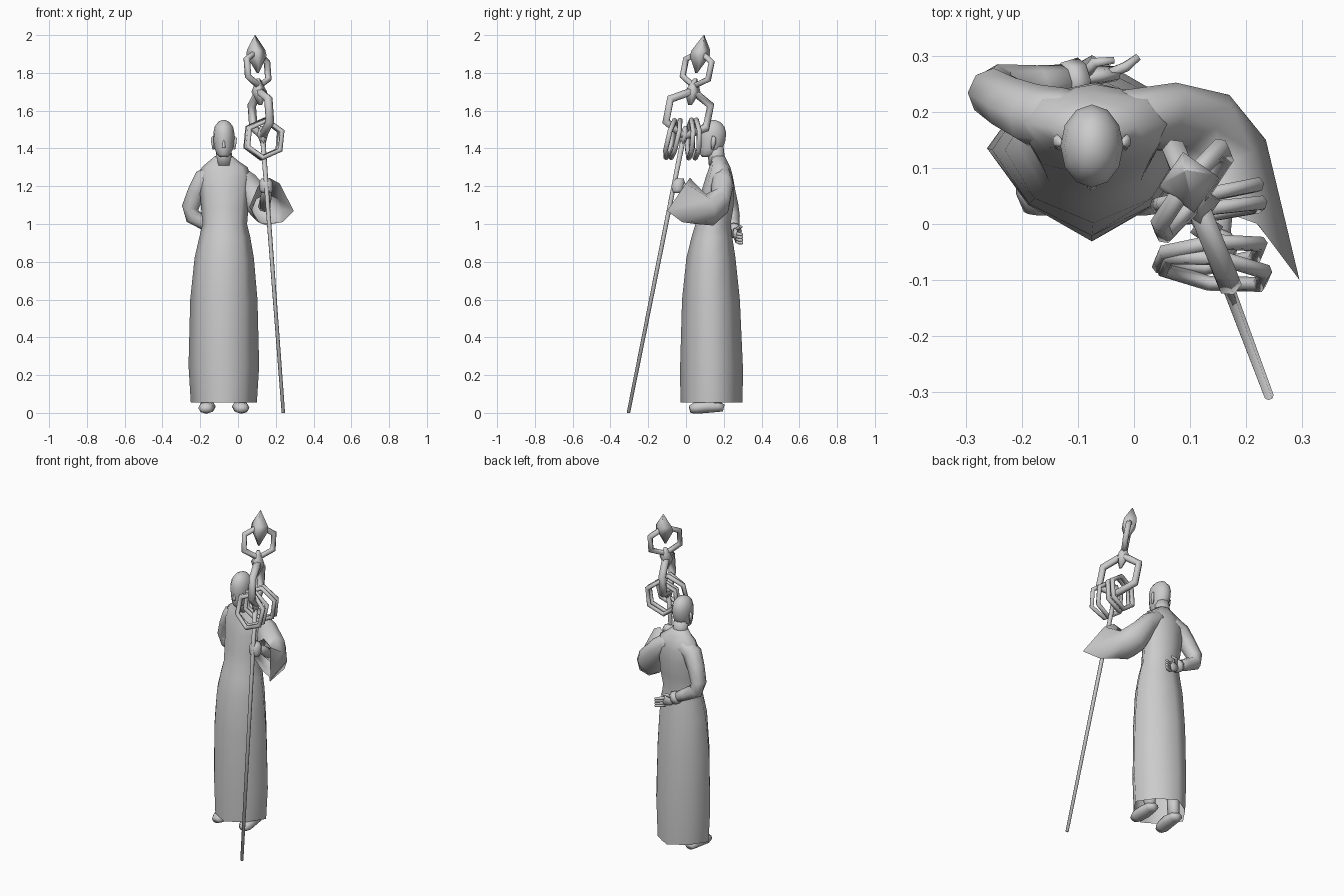
import bpy, bmesh, math
from mathutils import Vector

grey = bpy.data.materials.new("stone_grey")
grey.diffuse_color = (0.6, 0.6, 0.6, 1)


def skin(name, rings, cap0=True, cap1=True, smooth=True, closed=False):
    """Bridge equal-length rings of points into one surface."""
    bm = bmesh.new()
    vs = [[bm.verts.new(p) for p in r] for r in rings]
    n = len(vs[0])
    pairs = list(zip(vs, vs[1:])) + ([(vs[-1], vs[0])] if closed else [])
    for a, b in pairs:
        for i in range(n):
            j = (i + 1) % n
            bm.faces.new((a[i], a[j], b[j], b[i]))
    if cap0 and not closed:
        bm.faces.new(vs[0])
    if cap1 and not closed:
        bm.faces.new(vs[-1])
    bmesh.ops.recalc_face_normals(bm, faces=bm.faces)
    for f in bm.faces:
        f.smooth = smooth
    me = bpy.data.meshes.new(name)
    bm.to_mesh(me)
    bm.free()
    me.materials.append(grey)
    ob = bpy.data.objects.new(name, me)
    bpy.context.collection.objects.link(ob)
    return ob


def stack(name, rows, n, **kw):
    """Horizontal ovals: (x, y, z, rx, ry[, diagonal scale])."""
    rings = []
    for x, y, z, rx, ry, *diag in rows:
        ring = []
        for i in range(n):
            a = math.tau * i / n
            k = 1 - (1 - (diag[0] if diag else 1)) * math.sin(2 * a) ** 2
            ring.append((x + rx * k * math.sin(a), y - ry * k * math.cos(a), z))
        rings.append(ring)
    return skin(name, rings, **kw)


def limb(name, pts, radii, n=8, up=(0, 0, 1), flat=1.0, closed=False, smooth=True):
    """Tube along a path; flat squashes it along the up direction."""
    pts = [Vector(p) for p in pts]
    m, rings = len(pts), []
    for k, p in enumerate(pts):
        a = pts[k - 1] if closed or k else pts[0]
        b = pts[(k + 1) % m] if closed or k < m - 1 else pts[-1]
        t = (b - a).normalized()
        s = t.cross(Vector(up)).normalized()
        u = s.cross(t)
        r = radii[k]
        rings.append([p + s * r * math.cos(math.tau * i / n)
                      + u * r * flat * math.sin(math.tau * i / n) for i in range(n)])
    return skin(name, rings, closed=closed, smooth=smooth)


def hex_ring(name, c, a, b, ra, rb, tube, turn=0.0):
    """Six-sided link in the plane of a and b."""
    c, a, b = Vector(c), Vector(a).normalized(), Vector(b).normalized()
    pts = [c + a * ra * math.sin(math.tau * i / 6 + turn)
           + b * rb * math.cos(math.tau * i / 6 + turn) for i in range(6)]
    limb(name, pts, [tube] * 6, n=6, up=a.cross(b), closed=True)


# Robe from the open hem to the collar
stack("robe", [(-0.075, 0.135, 0.055, 0.175, 0.165, 0.86), (-0.075, 0.135, 0.25, 0.187, 0.166, 0.86),
               (-0.075, 0.132, 0.6, 0.178, 0.153, 0.89), (-0.073, 0.132, 0.82, 0.157, 0.13, 0.94),
               (-0.07, 0.137, 0.93, 0.135, 0.108, 0.97), (-0.07, 0.143, 1.0, 0.118, 0.093, 0.99),
               (-0.07, 0.158, 1.08, 0.125, 0.092, 1.0), (-0.07, 0.168, 1.18, 0.132, 0.084, 1.02),
               (-0.07, 0.177, 1.25, 0.137, 0.072, 1.06), (-0.07, 0.179, 1.30, 0.122, 0.056, 1.06),
               (-0.075, 0.174, 1.33, 0.082, 0.046), (-0.075, 0.165, 1.36, 0.046, 0.04)],
      8, cap0=False)
# Neck and head
stack("neck", [(-0.075, 0.165, 1.31, 0.048, 0.044), (-0.075, 0.155, 1.41, 0.042, 0.044)], 10)
stack("head", [(-0.075, 0.105, 1.355, 0.02, 0.02), (-0.075, 0.12, 1.368, 0.036, 0.045),
               (-0.075, 0.132, 1.40, 0.049, 0.062), (-0.075, 0.137, 1.44, 0.055, 0.071),
               (-0.075, 0.139, 1.48, 0.056, 0.074), (-0.075, 0.14, 1.515, 0.049, 0.064),
               (-0.075, 0.14, 1.54, 0.03, 0.042), (-0.075, 0.14, 1.55, 0.01, 0.014)], 12)
stack("nose", [(-0.075, 0.07, 1.405, 0.01, 0.012), (-0.075, 0.071, 1.414, 0.009, 0.011),
               (-0.075, 0.072, 1.45, 0.004, 0.005)], 6)
for s in (-1, 1):
    stack("ear", [(-0.075 + s * 0.055, 0.14, 1.395, 0.006, 0.006),
                  (-0.075 + s * 0.06, 0.145, 1.43, 0.008, 0.014),
                  (-0.075 + s * 0.062, 0.148, 1.455, 0.008, 0.012),
                  (-0.075 + s * 0.056, 0.145, 1.465, 0.004, 0.006)], 6)
    # Shoes and ankles
    x = -0.075 + s * 0.0875
    limb("shoe", [(x + s * 0.008, 0.02, 0.018), (x + s * 0.006, 0.05, 0.026), (x, 0.11, 0.033),
                  (x, 0.17, 0.033), (x, 0.2, 0.026)],
         [0.026, 0.042, 0.045, 0.038, 0.026], flat=0.74)
    stack("ankle", [(x, 0.155, 0.03, 0.03, 0.036), (x, 0.15, 0.2, 0.035, 0.04)], 8)

# Arm bent behind the back
limb("rear_arm_sleeve", [(-0.07, 0.185, 1.266), (-0.13, 0.187, 1.262), (-0.18, 0.194, 1.238),
                         (-0.217, 0.212, 1.17), (-0.252, 0.234, 1.09), (-0.24, 0.242, 1.04),
                         (-0.17, 0.247, 1.0), (-0.105, 0.255, 0.965)],
     [0.045, 0.056, 0.056, 0.05, 0.045, 0.043, 0.036, 0.03], up=(0, 1, 0))
limb("rear_cuff", [(-0.125, 0.252, 0.975), (-0.095, 0.257, 0.96)], [0.036, 0.04], up=(0, 1, 0))
limb("rear_palm", [(-0.105, 0.257, 0.965), (-0.07, 0.264, 0.945), (-0.035, 0.268, 0.93)],
     [0.02, 0.032, 0.028], up=(0, 1, 0), flat=0.5)
for i in range(4):
    z = 0.952 - i * 0.015
    limb("rear_finger", [(-0.045, 0.268, z), (-0.015, 0.28, z - 0.006), (0.008, 0.298, z - 0.008)],
         [0.01, 0.01, 0.007], n=6, up=(0, 1, 0))
limb("rear_thumb", [(-0.09, 0.262, 0.965), (-0.07, 0.288, 0.985), (-0.035, 0.292, 0.985)],
     [0.01, 0.01, 0.007], n=6, up=(0, 1, 0))


def oval(c, out, up):
    """Eight points from the top, towards the outer side, around."""
    c, o, u = Vector(c), Vector(out), Vector(up)
    return [c + u * math.cos(math.tau * i / 8) + o * math.sin(math.tau * i / 8) for i in range(8)]


# Flared sleeve, open at the wrist
mouth = [(0.165, 0.02, 1.245), (0.22, 0.0, 1.215), (0.295, -0.1, 1.07), (0.235, -0.02, 1.01),
         (0.18, 0.05, 1.0), (0.115, 0.08, 1.005), (0.06, 0.06, 1.09), (0.105, 0.04, 1.2)]
skin("wide_sleeve", [oval((-0.05, 0.184, 1.264), (0, 0.05, 0), (0, 0, 0.05)),
                     oval((0.005, 0.187, 1.255), (0, 0.055, 0), (0.01, 0, 0.057)),
                     oval((0.055, 0.192, 1.205), (0.02, 0.06, 0), (0.035, 0, 0.055)),
                     oval((0.115, 0.18, 1.115), (0.055, 0.05, 0), (0.03, -0.01, 0.075)),
                     oval((0.155, 0.125, 1.075), (0.08, 0.025, 0), (0, -0.02, 0.083)),
                     mouth], cap1=False)
# Forearm and hand gripping the staff
limb("front_forearm", [(0.14, 0.13, 1.09), (0.15, 0.04, 1.16), (0.15, -0.02, 1.2)],
     [0.034, 0.028, 0.022])


def on_staff(z):
    return Vector((0.24 - 0.075 * z, -0.305 + 0.2 * z, z))


stack("front_fist", [(0.152, -0.045, 1.165, 0.026, 0.026), (0.15, -0.043, 1.18, 0.036, 0.034),
                     (0.148, -0.04, 1.22, 0.036, 0.034), (0.146, -0.036, 1.24, 0.024, 0.024)], 8)

# Staff pole
limb("staff_pole", [on_staff(0.0), on_staff(1.2), on_staff(1.48)], [0.009, 0.012, 0.014], up=(0, 1, 0))


# Spear tip, knot and collar, four-sided
def diamond(name, rows):
    rings = []
    for z, r in rows:
        c = on_staff(z)
        rings.append([c + Vector((r * math.cos(a), r * math.sin(a), 0))
                      for a in (math.radians(10 + 90 * k) for k in range(4))])
    skin(name, rings)


diamond("spear_tip", [(1.80, 0.006), (1.89, 0.054), (1.92, 0.05), (2.0, 0.002)])
diamond("knot", [(1.63, 0.01), (1.70, 0.042), (1.77, 0.01)])
diamond("collar", [(1.42, 0.012), (1.475, 0.03), (1.52, 0.008)])

# Large links of the staff head, set crosswise
axis = Vector((-0.075, 0.2, 1))
hex_ring("upper_link", on_staff(1.82), (0.62, 0.78, -0.1), axis, 0.1, 0.093, 0.018)
hex_ring("lower_link", on_staff(1.585), (-0.38, 0.92, -0.15), axis, 0.134, 0.122, 0.023)

# Loose hanging rings on both sides of the lower link
for y, x, tilt, yaw in ((-0.083, 0.143, 0.25, -0.12), (-0.055, 0.135, 0.22, 0.12),
                        (0.022, 0.135, 0.05, 0.15), (0.052, 0.13, 0.0, 0.2)):
    hex_ring("hanging_ring", (x, y, 1.45), (1, yaw, 0.05), (-0.05, tilt, 1), 0.1, 0.102, 0.014, 0.15)
